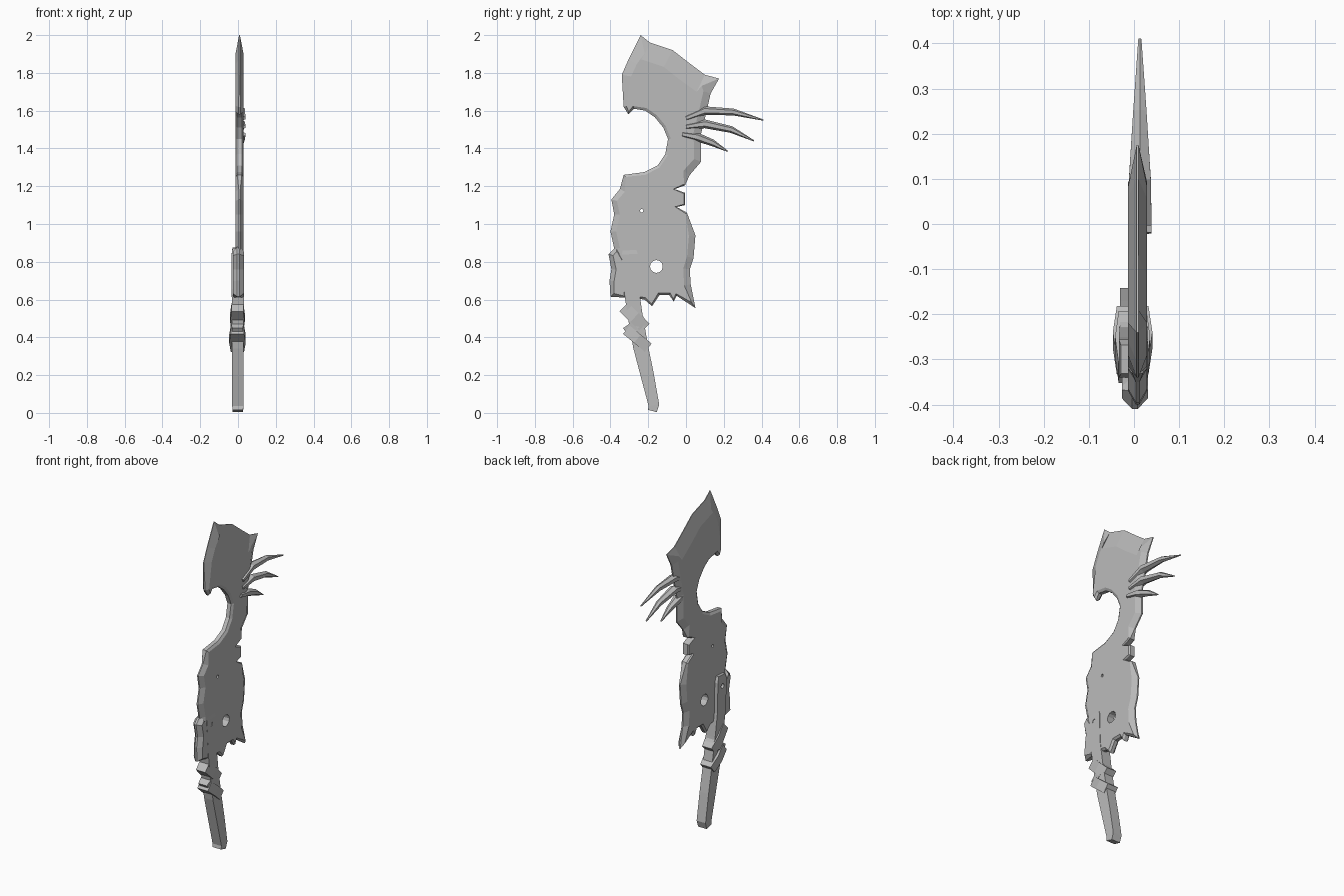
import bpy
import bmesh
import math
from mathutils import Vector

cube = bpy.data.objects.get("Cube")
if cube:
    bpy.data.objects.remove(cube, do_unlink=True)

steel = bpy.data.materials.new("worn grey")
steel.use_nodes = True
GREY = (0.5, 0.5, 0.5, 1)
steel.diffuse_color = GREY
steel.node_tree.nodes["Principled BSDF"].inputs["Base Color"].default_value = GREY


def finish(name, bm):
    """Turn a bmesh into a flat shaded, linked object."""
    bmesh.ops.recalc_face_normals(bm, faces=bm.faces)
    mesh = bpy.data.meshes.new(name)
    bm.to_mesh(mesh)
    bm.free()
    mesh.materials.append(steel)
    obj = bpy.data.objects.new(name, mesh)
    bpy.context.collection.objects.link(obj)
    return obj


def bridge(bm, rings):
    """Skin neighbouring rings with quads and cap both ends."""
    for low, high in zip(rings, rings[1:]):
        for i in range(len(low)):
            j = (i + 1) % len(low)
            bm.faces.new((low[i], low[j], high[j], high[i]))
    bm.faces.new(rings[0])
    bm.faces.new(rings[-1])


def plate(name, sections, half, centre):
    """Flat plate from a clockwise side outline, ground down along its rim.
    Each section is (bevel width, rim half thickness, points)."""
    rim = [(Vector(p), bevel, edge) for bevel, edge, pts in sections for p in pts]
    bm = bmesh.new()
    rings = [[], [], [], []]
    for i, (p, bevel, edge) in enumerate(rim):
        before = (p - rim[i - 1][0]).normalized()
        after = (rim[(i + 1) % len(rim)][0] - p).normalized()
        along = (before + after).normalized()
        inner = p + bevel * Vector((along.y, -along.x))
        layout = ((inner, -half), (p, -edge), (p, edge), (inner, half))
        for ring, (q, x) in zip(rings, layout):
            ring.append(bm.verts.new((centre + x, q.x, q.y)))
    bridge(bm, rings)
    return finish(name, bm)


def sweep(name, path, sides, centre, turn=0.0):
    """Tapered bar along (y, z, half width, half thickness) stations."""
    bm = bmesh.new()
    rings = []
    for i, (y, z, wide, thick) in enumerate(path):
        a, b = path[max(i - 1, 0)], path[min(i + 1, len(path) - 1)]
        tangent = Vector((0, b[0] - a[0], b[1] - a[1])).normalized()
        side = Vector((0, -tangent.z, tangent.y))
        ring = []
        for k in range(sides):
            angle = math.tau * k / sides + turn
            offset = side * wide * math.cos(angle)
            offset.x = thick * math.sin(angle)
            ring.append(bm.verts.new(Vector((centre, y, z)) + offset))
        rings.append(ring)
    bridge(bm, rings)
    return finish(name, bm)


def drill(target, y, z, radius):
    """Cut a round hole straight through the target."""
    bpy.ops.mesh.primitive_cylinder_add(vertices=12, radius=radius, depth=0.4,
                                        location=(0, y, z), rotation=(0, math.pi / 2, 0))
    cutter = bpy.context.object
    cutter.hide_render = True
    mod = target.modifiers.new("hole", "BOOLEAN")
    mod.operation = "DIFFERENCE"
    mod.solver = "EXACT"
    mod.object = cutter
    bpy.context.view_layer.objects.active = target
    bpy.ops.object.modifier_apply(modifier=mod.name)
    bpy.data.objects.remove(cutter, do_unlink=True)


# Blade: sharp top and front, blunt crescent, notched back, broken foot
BLADE_X = 0.008
top_edge = [(-.24, 2), (-.19, 1.96), (-.07, 1.92), (.02, 1.85), (.1, 1.79), (.175, 1.77)]
upper_back = [(.13, 1.69), (.11, 1.6), (.08, 1.48), (.08, 1.33), (.02, 1.26)]
notches = [(-.005, 1.205), (-.06, 1.185), (-.005, 1.165),
           (-.005, 1.1), (-.05, 1.09), (.005, 1.06)]
lower_back = [(.05, .94), (.04, .82), (.02, .76), (.025, .68), (.05, .555)]
foot = [(-.05, .62), (-.065, .59), (-.09, .625), (-.14, .625),
        (-.18, .565), (-.22, .6), (-.38, .62)]
lower_front = [(-.39, .74), (-.38, .87), (-.4, .96), (-.38, 1.05),
               (-.395, 1.13), (-.35, 1.185)]
crescent = [(-.33, 1.26), (-.22, 1.275), (-.15, 1.31), (-.11, 1.37), (-.095, 1.45),
            (-.12, 1.51), (-.165, 1.565), (-.215, 1.6), (-.275, 1.61)]
hook = [(-.305, 1.58), (-.33, 1.62)]
upper_front = [(-.34, 1.79), (-.305, 1.87)]
blade = plate("blade", [
    (.1, .002, top_edge), (.04, .004, upper_back), (.008, .014, notches),
    (.035, .004, lower_back), (.012, .01, foot), (.03, .004, lower_front),
    (.015, .012, crescent), (.015, .005, hook), (.05, .002, upper_front),
], 0.021, BLADE_X)
drill(blade, -.157, .775, .034)
drill(blade, -.235, 1.07, .009)

# Thick guard over the lower front edge
plate("edge_guard", [
    (.025, .006, [(-.41, .84), (-.37, .88), (-.34, .86)]),
    (.012, .02, [(-.31, .78), (-.32, .61)]),
    (.025, .006, [(-.4, .615), (-.405, .7), (-.395, .76)]),
], 0.029, 0.002)

# Handle: square bar running up onto the blade, with a rivet hole
handle = sweep("handle", [
    (-.178, .01, .034, .04), (-.17, .04, .04, .042), (-.205, .2, .05, .042),
    (-.24, .35, .056, .042), (-.27, .52, .056, .044),
    (-.29, .66, .056, .046), (-.298, .84, .06, .046), (-.3, .875, .045, .04),
], 4, -0.001, math.pi / 4)
drill(handle, -.3, .81, .014)

# Slanted bindings around the handle: (start, end, half width, half thickness)
bindings = [((-.33, .56), (-.215, .45), .045, .055),
            ((-.22, .5), (-.32, .43), .032, .05),
            ((-.315, .44), (-.2, .345), .04, .062)]
for n, (start, end, wide, thick) in enumerate(bindings, 1):
    sweep(f"binding_{n}", [(*start, wide, thick * .8),
                           ((start[0] + end[0]) / 2, (start[1] + end[1]) / 2, wide, thick),
                           (*end, wide, thick * .8)], 4, -0.003, math.pi / 4)

# Three curved spikes through the back of the blade
spikes = [[(0, 1.56), (.1, 1.6), (.25, 1.593), (.41, 1.55)],
          [(0, 1.515), (.1, 1.53), (.24, 1.5), (.36, 1.44)],
          [(-.02, 1.475), (.06, 1.46), (.14, 1.43), (.22, 1.385)]]
for n, points in enumerate(spikes, 1):
    sizes = [(.014, .03), (.023, .028), (.018, .017), (.003, .004)]
    sweep(f"back_spike_{n}", [p + s for p, s in zip(points, sizes)], 6, 0.013)
